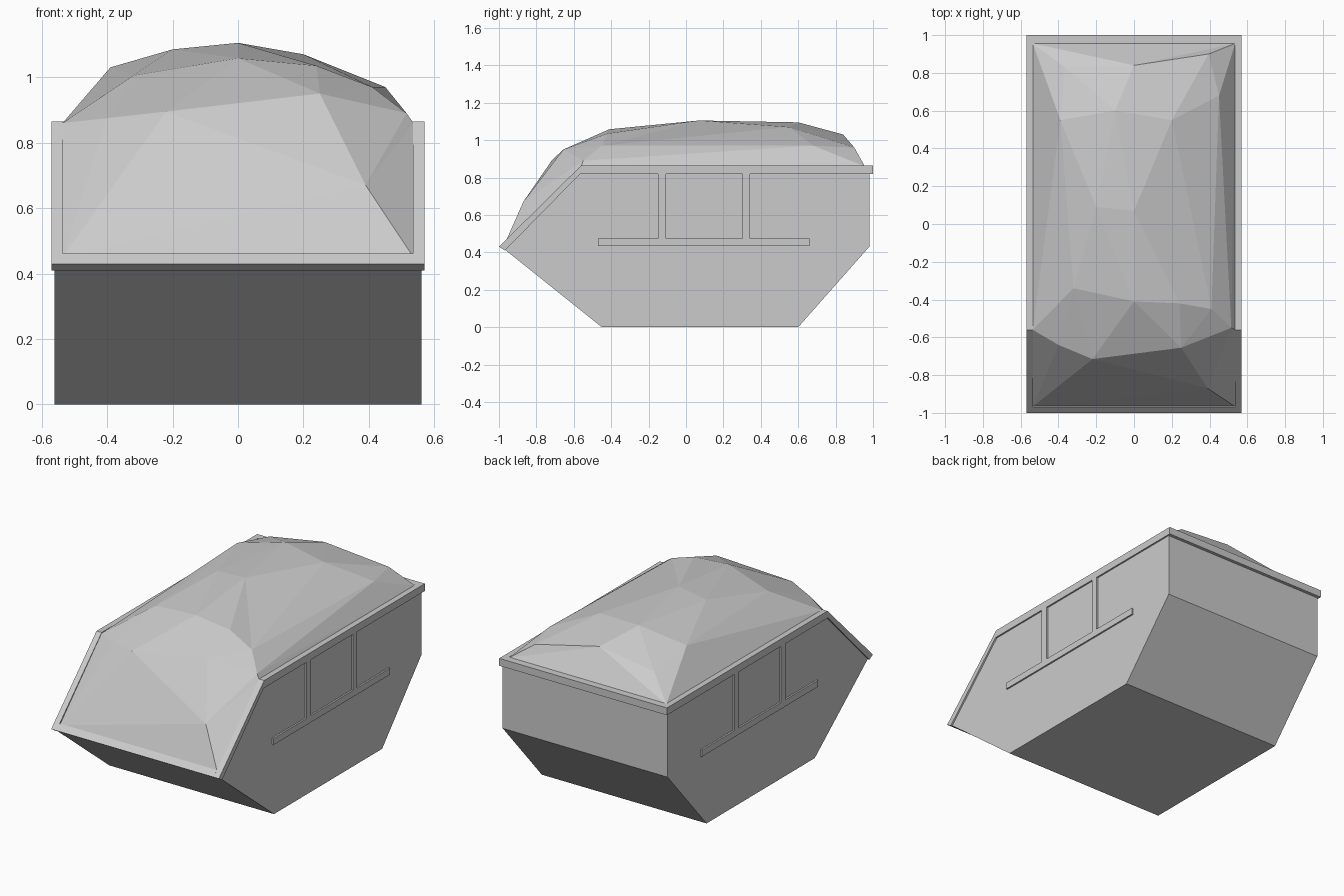
import bpy, bmesh
from mathutils import Vector
from mathutils.geometry import delaunay_2d_cdt

if "Cube" in bpy.data.objects:
    bpy.data.objects.remove(bpy.data.objects["Cube"])


def make_object(name, bm):
    bmesh.ops.recalc_face_normals(bm, faces=bm.faces)
    mesh = bpy.data.meshes.new(name)
    bm.to_mesh(mesh)
    bm.free()
    obj = bpy.data.objects.new(name, mesh)
    bpy.context.collection.objects.link(obj)
    return obj


def prism(bm, profile, x0, x1):
    """Extrude a (y, z) outline along x."""
    face = bm.faces.new([bm.verts.new((x0, y, z)) for y, z in profile])
    ext = bmesh.ops.extrude_face_region(bm, geom=[face], use_keep_orig=True)
    verts = [v for v in ext["geom"] if isinstance(v, bmesh.types.BMVert)]
    bmesh.ops.translate(bm, vec=(x1 - x0, 0, 0), verts=verts)


def rect(y0, y1, z0, z1):
    return [(y0, z0), (y1, z0), (y1, z1), (y0, z1)]


# Skip body, open along the top and the upper front slope
body = [(-0.975, 0.42), (-0.45, 0), (0.60, 0), (0.98, 0.43), (0.98, 0.84), (-0.57, 0.84)]
bm = bmesh.new()
prism(bm, body, -0.56, 0.56)
bm.normal_update()
bmesh.ops.recalc_face_normals(bm, faces=bm.faces)
lid = [f for f in bm.faces if f.normal.z > 0.3]
bmesh.ops.delete(bm, geom=lid, context='FACES')
make_object("skip_body", bm)

# Rim: two bent side rails, back bar and front lip
rail = [(-1, 0.43), (-0.56, 0.865), (1, 0.865), (1, 0.82), (-0.565, 0.82), (-0.968, 0.41)]
bm = bmesh.new()
for s in (-1, 1):
    prism(bm, rail, s * 0.535, s * 0.57)
prism(bm, rect(0.955, 1, 0.82, 0.865), -0.535, 0.535)
prism(bm, [(-1, 0.43), (-0.968, 0.462), (-0.94, 0.438), (-0.968, 0.41)], -0.535, 0.535)
make_object("skip_rim", bm)

# Side ribs, both sides
bm = bmesh.new()
for s in (-1, 1):
    for y0, y1, z0, z1 in ((-0.47, 0.66, 0.435, 0.475),
                           (-0.15, -0.107, 0.475, 0.82),
                           (0.303, 0.342, 0.475, 0.82)):
        prism(bm, rect(y0, y1, z0, z1), s * 0.555, s * 0.57)
make_object("side_ribs", bm)

# Faceted load heap: rim corners, then the peaks
heap = {
    "bl": (-0.536, 0.956, 0.86), "br": (0.536, 0.956, 0.86),
    "ml": (-0.536, -0.56, 0.86), "mr": (0.536, -0.56, 0.86),
    "fl": (-0.536, -0.967, 0.45), "fr": (0.536, -0.967, 0.45),
    "A": (-0.39, 0.55, 1.03), "B": (-0.20, 0.09, 1.085), "C": (0, 0.07, 1.105),
    "D": (0.20, 0.55, 1.07), "E": (-0.10, 0.60, 1.095), "F": (0, 0.84, 1.03),
    "G": (0.395, 0.90, 0.96), "H": (-0.365, 0.83, 0.97), "I": (0.45, 0.68, 0.97),
    "J": (0.515, -0.55, 0.89), "K": (0.41, -0.45, 0.97), "L": (0.24, -0.42, 1.035),
    "M": (0, -0.41, 1.058), "N": (-0.32, -0.34, 1.005), "O": (-0.22, -0.715, 0.895),
    "P": (0.25, -0.655, 0.95), "Q": (0.39, -0.87, 0.67), "S": (-0.40, -0.64, 0.875),
}
ridges = ("bl-br br-mr mr-fr fr-fl fl-ml ml-bl A-B B-E A-E E-F E-C D-C D-E A-H A-ml A-N B-N "
          "I-J I-K I-D I-G D-F F-G G-br I-br F-H H-bl H-E K-J L-K M-L M-N C-M B-M D-K C-L "
          "O-P P-Q Q-fr Q-fl O-fl O-Q M-O M-P L-P P-K P-J J-Q N-O N-S S-O N-ml S-ml J-mr J-br")
keys = list(heap)
points = [Vector(heap[k][:2]) for k in keys]
edges = [tuple(keys.index(k) for k in e.split("-")) for e in ridges.split()]
out, _, faces, origin, _, _ = delaunay_2d_cdt(points, edges, [], 0, 1e-5)
bm = bmesh.new()
verts = []
for p, src in zip(out, origin):
    if src:
        z = heap[keys[src[0]]][2]
    else:  # accidental crossing of ridges: blend nearby heights
        w = [(1 / ((p - q).length_squared + 1e-6), heap[k][2]) for k, q in zip(keys, points)]
        z = sum(a * b for a, b in w) / sum(a for a, _ in w)
    verts.append(bm.verts.new((p.x, p.y, z)))
for f in faces:
    bm.faces.new([verts[i] for i in f])
load = make_object("load_heap", bm)
if sum(p.normal.z for p in load.data.polygons) < 0:
    load.data.flip_normals()
